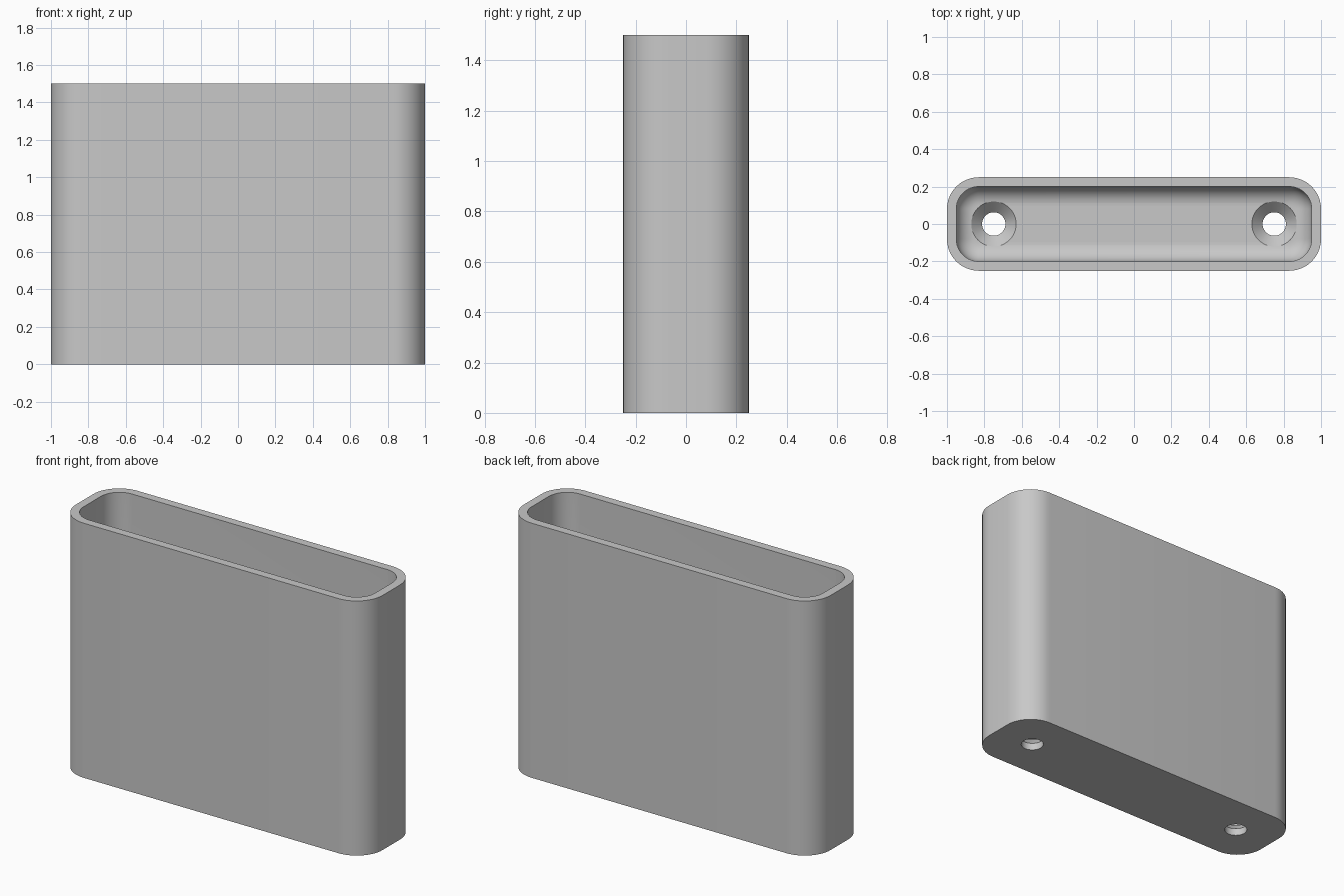
import bpy
import bmesh
from math import cos, sin, pi, radians

HALF_X, HALF_Y, HEIGHT = 1.0, 0.25, 1.5
CORNER, WALL, FLOOR, FILLET = 0.17, 0.05, 0.1, 0.1
HOLE_X, HOLE_R, SINK_R = 0.75, 0.0625, 0.12
CORNER_STEPS, FILLET_STEPS = 12, 10

cube = bpy.data.objects.get("Cube")
if cube:
    bpy.data.objects.remove(cube, do_unlink=True)

grey = bpy.data.materials.new("plain grey")
grey.use_nodes = True
grey.diffuse_color = (0.58, 0.58, 0.58, 1)
grey.node_tree.nodes["Principled BSDF"].inputs["Base Color"].default_value = grey.diffuse_color


def rounded_ring(bm, inset, z):
    """Rounded rectangle, shrunk evenly by the inset."""
    cx, cy, r = HALF_X - CORNER, HALF_Y - CORNER, CORNER - inset
    ring = []
    for quarter, (sx, sy) in enumerate([(1, 1), (-1, 1), (-1, -1), (1, -1)]):
        for i in range(CORNER_STEPS + 1):
            a = (quarter + i / CORNER_STEPS) * pi / 2
            ring.append(bm.verts.new((sx * cx + r * cos(a), sy * cy + r * sin(a), z)))
    return ring


def circle_ring(bm, x, r, z, n=48):
    return [bm.verts.new((x + r * cos(2 * pi * i / n), r * sin(2 * pi * i / n), z))
            for i in range(n)]


def loft(bm, rings):
    """Skin a stack of rings and cap both ends."""
    for a, b in zip(rings, rings[1:]):
        for i in range(len(a)):
            j = (i + 1) % len(a)
            bm.faces.new((a[i], a[j], b[j], b[i]))
    bm.faces.new(rings[0][::-1])
    bm.faces.new(rings[-1])


def finish(bm, name):
    bmesh.ops.recalc_face_normals(bm, faces=bm.faces)
    mesh = bpy.data.meshes.new(name)
    bm.to_mesh(mesh)
    bm.free()
    mesh.materials.append(grey)
    obj = bpy.data.objects.new(name, mesh)
    bpy.context.collection.objects.link(obj)
    return obj


# Open container: outer wall, rim, inner wall, then the filleted floor
bm = bmesh.new()
rings = [rounded_ring(bm, 0, 0), rounded_ring(bm, 0, HEIGHT), rounded_ring(bm, WALL, HEIGHT)]
for i in range(FILLET_STEPS + 1):
    a = i / FILLET_STEPS * pi / 2
    rings.append(rounded_ring(bm, WALL + FILLET * (1 - cos(a)), FLOOR + FILLET * (1 - sin(a))))
loft(bm, rings)
holder = finish(bm, "holder_body")

# Countersunk screw holes through the floor
bm = bmesh.new()
sink_z = FLOOR - (SINK_R - HOLE_R)
for x in (-HOLE_X, HOLE_X):
    profile = [(HOLE_R, -0.1), (HOLE_R, sink_z), (SINK_R, FLOOR), (SINK_R, FLOOR + 0.1)]
    loft(bm, [circle_ring(bm, x, r, z) for r, z in profile])
cutter = finish(bm, "screw_hole_cutter")
cutter.hide_render = True

cut = holder.modifiers.new("screw_holes", "BOOLEAN")
cut.operation = "DIFFERENCE"
cut.solver = "EXACT"
cut.object = cutter

bpy.ops.object.select_all(action="DESELECT")
holder.select_set(True)
bpy.context.view_layer.objects.active = holder
bpy.ops.object.modifier_apply(modifier=cut.name)
bpy.data.objects.remove(cutter, do_unlink=True)
bpy.ops.object.shade_smooth_by_angle(angle=radians(30))
